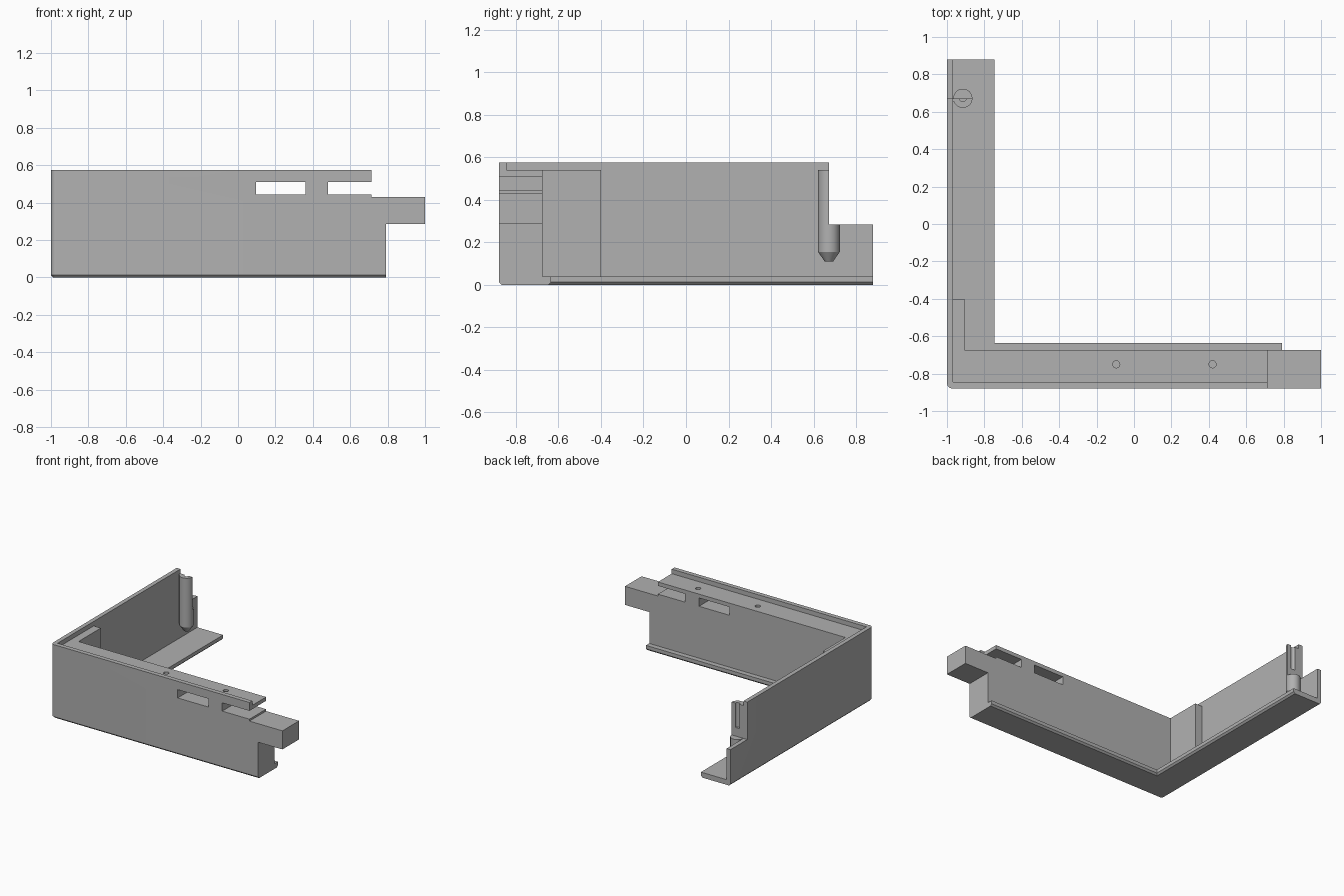
import bpy, bmesh

if "Cube" in bpy.data.objects:
    bpy.data.objects.remove(bpy.data.objects["Cube"])

grey = bpy.data.materials.new("light grey plastic")
grey.use_nodes = True
grey.diffuse_color = (0.44, 0.44, 0.44, 1)
grey.node_tree.nodes["Principled BSDF"].inputs["Base Color"].default_value = (0.44, 0.44, 0.44, 1)


def finish(bm, name):
    bmesh.ops.recalc_face_normals(bm, faces=bm.faces[:])
    mesh = bpy.data.meshes.new(name)
    bm.to_mesh(mesh)
    bm.free()
    mesh.materials.append(grey)
    obj = bpy.data.objects.new(name, mesh)
    bpy.context.collection.objects.link(obj)
    return obj


def box(name, x, y, z):
    bm = bmesh.new()
    bmesh.ops.create_cube(bm, size=1)
    for v in bm.verts:
        v.co = [r[0] if c < 0 else r[1] for c, r in zip(v.co, (x, y, z))]
    return finish(bm, name)


def rod(name, x, y, z, radius, base_radius=None, sides=32):
    bm = bmesh.new()
    bmesh.ops.create_cone(bm, cap_ends=True, segments=sides, depth=z[1] - z[0],
                          radius1=base_radius or radius, radius2=radius)
    bmesh.ops.translate(bm, verts=bm.verts[:], vec=(x, y, sum(z) / 2))
    return finish(bm, name)


def combine(target, other, operation):
    other.hide_render = True
    bpy.ops.object.select_all(action="DESELECT")
    bpy.context.view_layer.objects.active = target
    target.select_set(True)
    mod = target.modifiers.new(operation, "BOOLEAN")
    mod.operation, mod.solver, mod.object = operation, "EXACT", other
    bpy.ops.object.modifier_apply(modifier=mod.name)
    bpy.data.objects.remove(other)


def smooth(obj):
    bpy.ops.object.select_all(action="DESELECT")
    bpy.context.view_layer.objects.active = obj
    obj.select_set(True)
    bpy.ops.object.shade_smooth_by_angle()


# L-shaped blank with a rounded outer corner and chamfered underside
outline = [(-1, -0.88), (1, -0.88), (1, -0.675), (0.79, -0.675), (0.79, -0.635),
           (-0.745, -0.635), (-0.745, 0.88), (-1, 0.88)]
bm = bmesh.new()
base = bm.faces.new([bm.verts.new((x, y, 0)) for x, y in outline])
top = bmesh.ops.extrude_face_region(bm, geom=[base])["geom"]
bmesh.ops.translate(bm, verts=[g for g in top if isinstance(g, bmesh.types.BMVert)], vec=(0, 0, 0.575))
bmesh.ops.recalc_face_normals(bm, faces=bm.faces[:])
corner = [e for e in bm.edges if all(v.co.x < -0.99 and v.co.y < -0.87 for v in e.verts)]
bmesh.ops.bevel(bm, geom=corner, offset=0.03, segments=6, profile=0.5, affect="EDGES")
rim = [e for e in bm.edges if all(v.co.z < 0.001 for v in e.verts)
       and not all(v.co.y > 0.87 for v in e.verts)
       and not all(v.co.x > 0.78 for v in e.verts)]
bmesh.ops.bevel(bm, geom=rim, offset=0.013, segments=1, affect="EDGES")
frame = finish(bm, "corner_frame")

# Cavity, top ledge, stepped ends and slots
cuts = [
    ((-0.905, 1.2), (-0.675, 1.2), (0.04, 0.8)),     # open inside
    ((-0.967, -0.7), (-0.4, 1.2), (0.04, 0.8)),      # thin side wall
    ((-0.967, 1.2), (-0.845, -0.3), (0.54, 0.8)),    # recessed ledge
    ((-1.2, 0), (0.672, 1.2), (0.283, 0.8)),         # low rear end
    ((0.715, 1.2), (-1.2, -0.5), (0.43, 0.8)),       # above the arm
    ((0.79, 1.2), (-1.2, -0.5), (-0.2, 0.285)),      # below the arm
    ((0.095, 0.36), (-1.2, -0.5), (0.445, 0.51)),    # closed slot
    ((0.48, 1.2), (-1.2, -0.5), (0.445, 0.51)),      # open slot
]
for cut in cuts:
    combine(frame, box("cutter", *cut), "DIFFERENCE")
for x in (-0.095, 0.42):
    combine(frame, rod("cutter", x, -0.75, (0.4, 0.8), 0.019), "DIFFERENCE")
smooth(frame)

# Screw post: pointed foot, half-cut upper part and open bore
px, py = -0.915, 0.672
post = rod("screw_post", px, py, (0.155, 0.54), 0.051)
combine(post, rod("foot", px, py, (0.11, 0.155), 0.051, 0.02), "UNION")
combine(post, box("cutter", (-1.2, 0), (py, 1.2), (0.283, 0.8)), "DIFFERENCE")
combine(post, rod("cutter", px, py, (0.35, 0.8), 0.018), "DIFFERENCE")
smooth(post)

# Web joining the post to the side wall
box("post_web", (-0.968, -0.95), (0.655, py), (0.155, 0.54))
